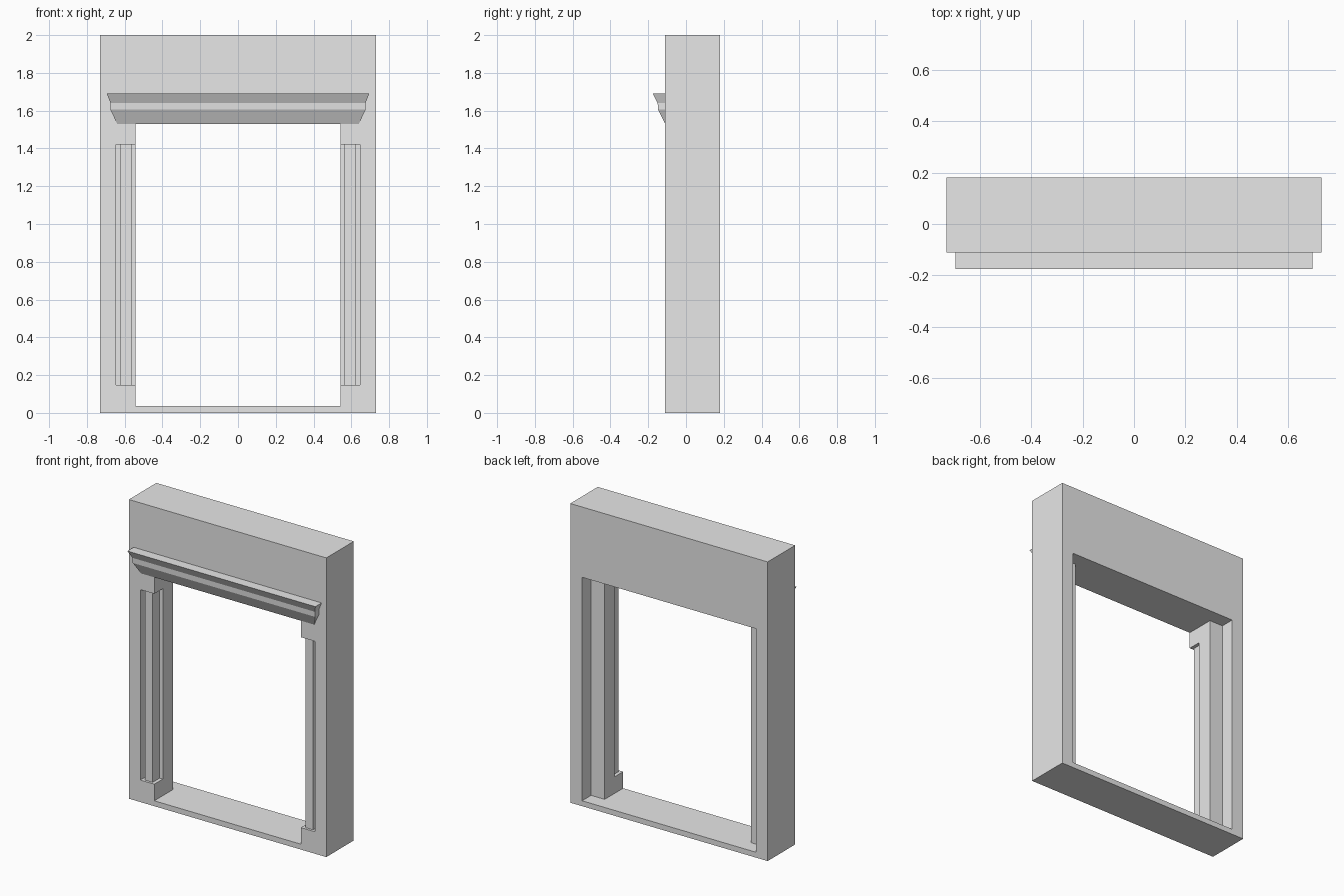
import bpy, bmesh

FRONT, BACK = -0.11, 0.18

if "Cube" in bpy.data.objects:
    bpy.data.objects.remove(bpy.data.objects["Cube"], do_unlink=True)

grey = bpy.data.materials.new("light_grey")
grey.use_nodes = True
colour = (0.8, 0.8, 0.8, 1)
grey.diffuse_color = colour
grey.node_tree.nodes["Principled BSDF"].inputs["Base Color"].default_value = colour


def add_object(name, bm):
    bmesh.ops.recalc_face_normals(bm, faces=bm.faces[:])
    mesh = bpy.data.meshes.new(name)
    bm.to_mesh(mesh)
    bm.free()
    mesh.materials.append(grey)
    obj = bpy.data.objects.new(name, mesh)
    bpy.context.collection.objects.link(obj)
    return obj


def prism(name, plan, bottom, top):
    """Extrude a plan outline upwards."""
    bm = bmesh.new()
    face = bm.faces.new([bm.verts.new((x, y, bottom)) for x, y in plan])
    raised = bmesh.ops.extrude_face_region(bm, geom=[face])["geom"]
    verts = [v for v in raised if isinstance(v, bmesh.types.BMVert)]
    bmesh.ops.translate(bm, verts=verts, vec=(0, 0, top - bottom))
    return add_object(name, bm)


def mirrored(half):
    """Complete a symmetric outline from its +x half."""
    return half + [(-x, y) for x, y in reversed(half)]


def cut(target, cutter):
    cutter.hide_render = True
    mod = target.modifiers.new("cut", "BOOLEAN")
    mod.operation, mod.solver, mod.object = "DIFFERENCE", "EXACT", cutter
    bpy.context.view_layer.objects.active = target
    bpy.ops.object.modifier_apply(modifier=mod.name)
    bpy.data.objects.remove(cutter, do_unlink=True)


# Wall block with a doorway that widens into a rebate at the back
frame = prism("door_frame", mirrored([(0.73, FRONT), (0.73, BACK)]), 0, 2)
doorway = mirrored([(0.542, -0.4), (0.542, 0.085), (0.642, 0.085), (0.642, 0.4)])
cut(frame, prism("doorway_cutter", doorway, 0.036, 1.53))

# Recess in each front corner, leaving a raised square moulding
recess = [(0.645, -0.3), (0.645, -0.02), (0.621, -0.02), (0.621, -0.094),
          (0.565, -0.094), (0.565, -0.02), (0.5, -0.02), (0.5, -0.3)]
for side in (1, -1):
    plan = [(side * x, y) for x, y in recess]
    cut(frame, prism("recess_cutter", plan, 0.147, 1.42))

# Cornice over the doorway: half width, front y and height of each tier
tiers = [(0.64, FRONT, 1.53), (0.675, -0.148, 1.605),
         (0.675, -0.15, 1.64), (0.695, -0.176, 1.69)]
bm = bmesh.new()
rings = [[bm.verts.new(p) for p in ((-w, FRONT, z), (-w, y, z), (w, y, z), (w, FRONT, z))]
         for w, y, z in tiers]
for low, high in zip(rings, rings[1:]):
    for i in range(4):
        j = (i + 1) % 4
        bm.faces.new((low[i], low[j], high[j], high[i]))
bm.faces.new(rings[-1])
bmesh.ops.remove_doubles(bm, verts=bm.verts[:], dist=0.0001)
add_object("cornice", bm)
